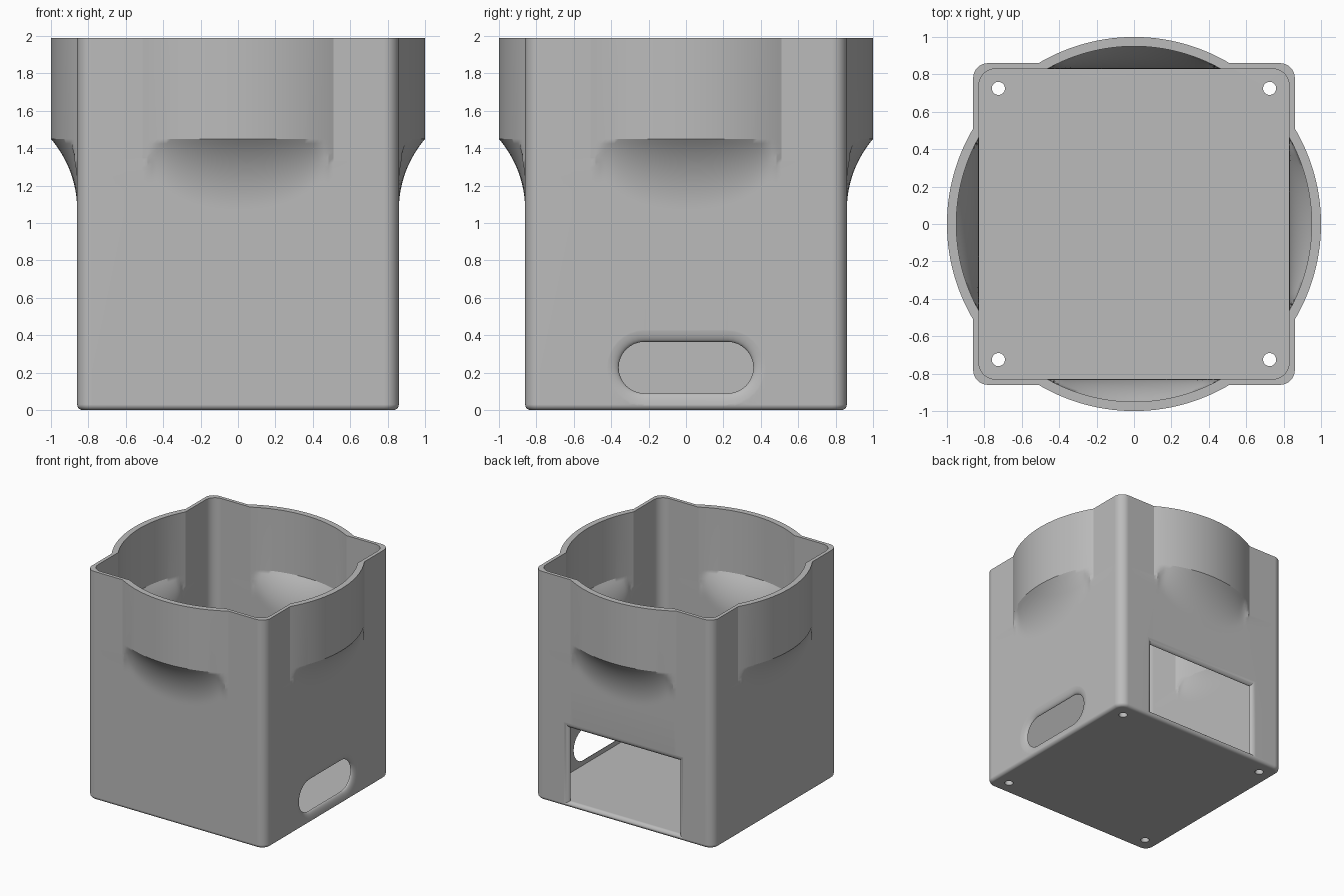
import bpy, bmesh, math
from math import sqrt, cos, sin, pi

cube = bpy.data.objects.get("Cube")
if cube:
    bpy.data.objects.remove(cube, do_unlink=True)

grey = bpy.data.materials.new("plain grey")
grey.use_nodes = True
colour = (0.5, 0.5, 0.5, 1)
grey.diffuse_color = colour
grey.node_tree.nodes["Principled BSDF"].inputs["Base Color"].default_value = colour

TOP, LEDGE, FLOOR = 1.99, 1.45, 0.05
OUT, IN = 0.86, 0.83        # half widths of the outer and inner walls
FLARE = 0.586               # radius of the scoop under each bulge


def bulge(x, z, half, radius):
    """How far the wall stands out from the flat side at x, z."""
    d = sqrt(max(radius ** 2 - x ** 2, half ** 2)) - half
    side = max(0, abs(x) / sqrt(radius ** 2 - half ** 2) - 0.78) / 0.22
    below = LEDGE - 0.25 * side ** 3 - z
    if below <= 0:
        return d
    s = sqrt(max(0, 2 * FLARE * d - d * d)) - below
    return min(d, FLARE - sqrt(FLARE ** 2 - s * s)) if s > 0 else 0


def ring(z, half, corner, radius, inset=0):
    """Horizontal section: a rounded square with four bulging sides."""
    pts = []
    reach = sqrt(radius ** 2 - half ** 2)
    for k in range(4):
        c, s = cos(k * pi / 2), sin(k * pi / 2)
        side = []
        for i in range(-20, 21):
            x = reach * i / 20
            side.append((x, -half + inset - bulge(x, z, half, radius)))
        m = half - corner
        for i in range(9):
            a = -pi / 2 + i * pi / 16
            side.append((m + (corner - inset) * cos(a), -m + (corner - inset) * sin(a)))
        pts += [(x * c - y * s, x * s + y * c, z) for x, y in side]
    return pts


def loft(name, rings):
    """Skin a stack of equal rings and close both ends."""
    bm = bmesh.new()
    loops = [[bm.verts.new(p) for p in r] for r in rings]
    n = len(loops[0])
    for a, b in zip(loops, loops[1:]):
        for i in range(n):
            j = (i + 1) % n
            bm.faces.new((a[i], a[j], b[j], b[i]))
    bm.faces.new(loops[0][::-1])
    bm.faces.new(loops[-1])
    bmesh.ops.recalc_face_normals(bm, faces=bm.faces)
    mesh = bpy.data.meshes.new(name)
    bm.to_mesh(mesh)
    bm.free()
    mesh.materials.append(grey)
    obj = bpy.data.objects.new(name, mesh)
    bpy.context.collection.objects.link(obj)
    return obj


# Housing: rounded foot, outer wall, rim, inner wall, floor
steps = [1.05 + (LEDGE - 1.05) * i / 16 for i in range(17)]
rings = []
for i in range(6):
    a = i * pi / 10
    rings.append(ring(0.03 * (1 - sin(a)), OUT, 0.08, 1.0, 0.03 * (1 - cos(a))))
rings.reverse()
rings = [ring(0.03 * (1 - cos(i * pi / 10)), OUT, 0.08, 1.0,
              0.03 * (1 - sin(i * pi / 10))) for i in range(6)]
rings += [ring(z, OUT, 0.08, 1.0) for z in steps + [TOP]]
rings += [ring(z, IN, 0.09, 0.95) for z in [TOP] + steps[::-1] + [FLOOR]]
housing = loft("housing", rings)


def flared_cutter(name, outline, place):
    """Opening that widens in a smooth curve towards the outside."""
    levels = [(IN - 0.08, 0)]
    for i in range(9):
        a = i * pi / 18
        levels.append((IN + (OUT + 0.001 - IN) * sin(a), 1 - cos(a)))
    levels.append((OUT + 0.06, 1))
    return loft(name, [[place(u, v, w) for u, v in outline(f)] for w, f in levels])


def slot_outline(f):
    # Stadium shape growing evenly by the flare
    r = 0.1375 + 0.085 * f
    pts = []
    for sgn in (1, -1):
        for i in range(17):
            a = -pi / 2 + i * pi / 16
            pts.append((sgn * (0.2225 + r * cos(a)), 0.2275 + sgn * r * sin(a)))
    return pts


def window_outline(f):
    w, low, high = 0.53 + 0.06 * f, FLOOR - 0.035 * f, 0.69 + 0.06 * f
    return [(-w, low), (w, low), (w, high), (-w, high)]


cutters = [
    flared_cutter("side_slot_cutter", slot_outline, lambda u, v, w: (w, u, v)),
    flared_cutter("back_window_cutter", window_outline, lambda u, v, w: (u, w, v)),
]

# Screw holes through the floor
for sx in (-1, 1):
    for sy in (-1, 1):
        cutters.append(loft("screw_hole_cutter", [
            [(sx * 0.725 + 0.035 * cos(i * pi / 16), sy * 0.725 + 0.035 * sin(i * pi / 16), z)
             for i in range(32)] for z in (-0.1, 0.15)]))

bpy.ops.object.select_all(action='DESELECT')
bpy.context.view_layer.objects.active = housing
housing.select_set(True)
for cutter in cutters:
    cutter.hide_render = True
    mod = housing.modifiers.new("opening", 'BOOLEAN')
    mod.operation = 'DIFFERENCE'
    mod.solver = 'EXACT'
    mod.object = cutter
    bpy.ops.object.modifier_apply(modifier=mod.name)
    bpy.data.objects.remove(cutter, do_unlink=True)

bpy.ops.object.shade_smooth_by_angle(angle=math.radians(25))
housing.modifiers.new("even_shading", 'WEIGHTED_NORMAL').keep_sharp = True
